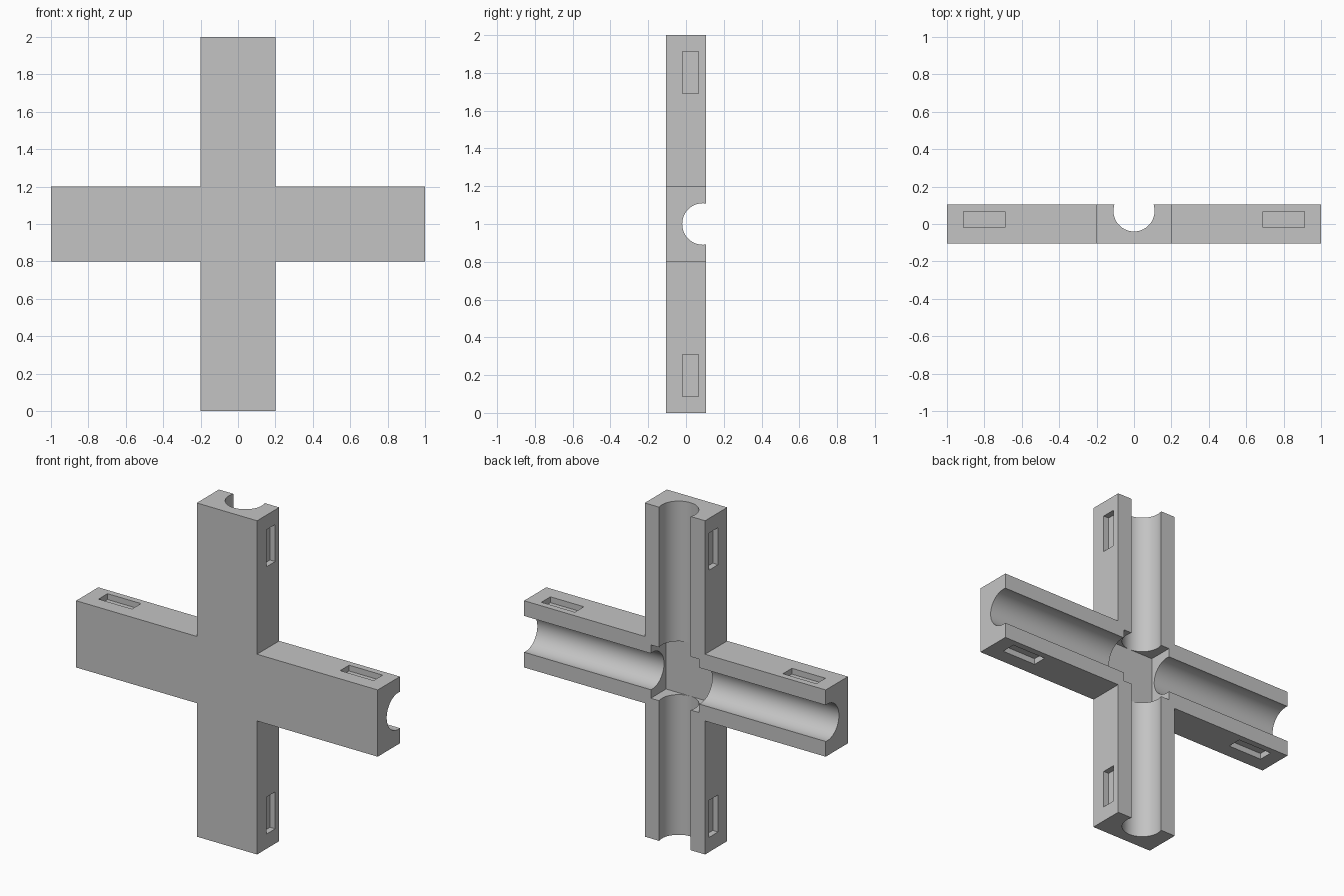
import bpy
import math
from mathutils import Vector

cube = bpy.data.objects.get("Cube")
if cube:
    bpy.data.objects.remove(cube, do_unlink=True)

HALF, ARM, DEPTH = 1.0, 0.2, 0.105    # arm reach, arm half width, half thickness
MID = 1.0                             # height of the crossing
RADIUS = 0.11

grey = bpy.data.materials.new("plain grey")
grey.use_nodes = True
colour = (0.55, 0.55, 0.55, 1)
grey.diffuse_color = colour
grey.node_tree.nodes["Principled BSDF"].inputs["Base Color"].default_value = colour


def box(name, low, high):
    low, high = Vector(low), Vector(high)
    bpy.ops.mesh.primitive_cube_add(size=1, location=(low + high) / 2)
    ob = bpy.context.object
    ob.name = name
    ob.scale = high - low
    bpy.ops.object.transform_apply(location=True, rotation=True, scale=True)
    return ob


def rod(name, y, rotation):
    bpy.ops.mesh.primitive_cylinder_add(vertices=64, radius=RADIUS, depth=2.4,
                                        location=(0, y, MID), rotation=rotation)
    ob = bpy.context.object
    ob.name = name
    bpy.ops.object.transform_apply(location=True, rotation=True, scale=True)
    return ob


def apply_boolean(target, tool, operation):
    mod = target.modifiers.new(operation.lower(), 'BOOLEAN')
    mod.operation, mod.object, mod.solver = operation, tool, 'EXACT'
    bpy.context.view_layer.objects.active = target
    bpy.ops.object.modifier_apply(modifier=mod.name)
    bpy.data.objects.remove(tool, do_unlink=True)


# Cross-shaped body: an upright bar joined with a level bar
body = box("cross_body", (-ARM, -DEPTH, 0), (ARM, DEPTH, 2 * HALF))
level_bar = box("level_bar", (-HALF, -DEPTH, MID - ARM), (HALF, DEPTH, MID + ARM))
apply_boolean(body, level_bar, 'UNION')

# Round channels along both arms, the upright one set deeper
apply_boolean(body, rod("level_channel", 0.09, (0, math.pi / 2, 0)), 'DIFFERENCE')
apply_boolean(body, rod("upright_channel", 0.07, (0, 0, 0)), 'DIFFERENCE')

# Square pocket where the channels cross
pocket = box("centre_pocket", (-0.16, -0.04, MID - 0.16), (0.16, 0.2, MID + 0.16))
apply_boolean(body, pocket, 'DIFFERENCE')

# Shallow slots on both sides of every arm, near its end
INNER, OUTER, SINK = 0.69, 0.912, 0.035
for end in (-1, 1):
    for side in (-1, 1):
        along = sorted((end * INNER, end * OUTER))
        across = sorted((side * (ARM - SINK), side * (ARM + 0.05)))
        for upright in (True, False):
            xs, zs = (across, along) if upright else (along, across)
            slot = box("slot", (xs[0], -0.018, MID + zs[0]), (xs[1], 0.067, MID + zs[1]))
            apply_boolean(body, slot, 'DIFFERENCE')

# Finish
body.data.materials.clear()
body.data.materials.append(grey)
bpy.ops.object.select_all(action='DESELECT')
body.select_set(True)
bpy.context.view_layer.objects.active = body
bpy.ops.object.shade_smooth_by_angle(angle=math.radians(30))
